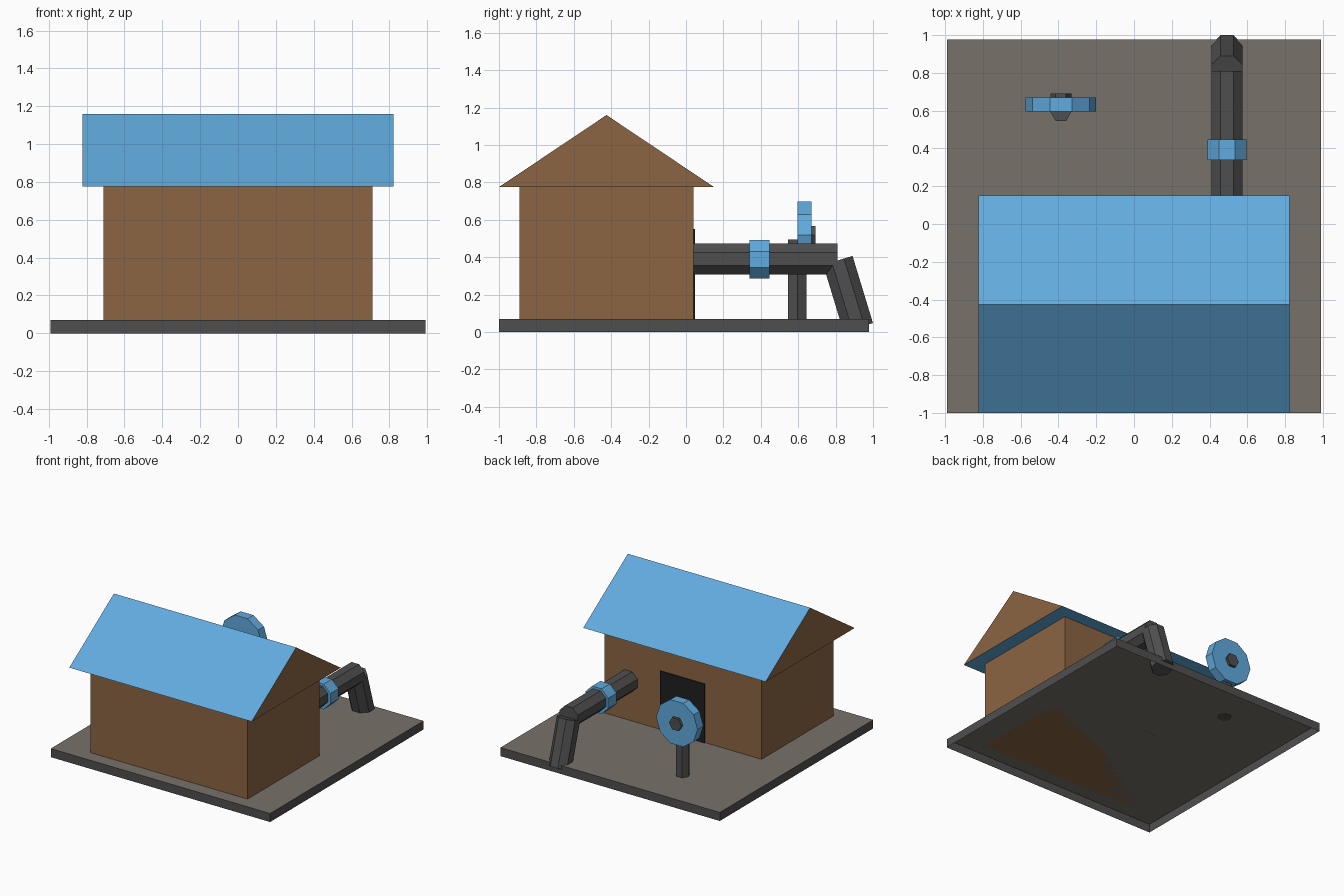
import bpy, bmesh
from math import cos, sin, pi
from mathutils import Vector

cube = bpy.data.objects.get("Cube")
if cube:
    bpy.data.objects.remove(cube, do_unlink=True)


def material(name, r, g, b):
    mat = bpy.data.materials.new(name)
    mat.use_nodes = True
    mat.diffuse_color = (r, g, b, 1)
    mat.node_tree.nodes["Principled BSDF"].inputs["Base Color"].default_value = (r, g, b, 1)
    return mat


BROWN = material("brown_wall", 0.26, 0.13, 0.056)
BLUE = material("sky_blue", 0.12, 0.405, 0.73)
GREY = material("dark_grey", 0.078, 0.078, 0.078)
EARTH = material("earth", 0.185, 0.168, 0.142)
BLACK = material("door_black", 0.014, 0.014, 0.014)


def extrude(name, profile, along, mats, rule=None, open_bottom=False):
    """Sweep a closed flat profile along a vector; rule(normal) picks the material."""
    bm = bmesh.new()
    face = bm.faces.new([bm.verts.new(p) for p in profile])
    swept = bmesh.ops.extrude_face_region(bm, geom=[face], use_keep_orig=True)
    moved = [g for g in swept["geom"] if isinstance(g, bmesh.types.BMVert)]
    bmesh.ops.translate(bm, verts=moved, vec=along)
    bmesh.ops.recalc_face_normals(bm, faces=bm.faces)
    bm.normal_update()
    if rule:
        for f in bm.faces:
            f.material_index = rule(f.normal)
    if open_bottom:
        bottom = [f for f in bm.faces if f.normal.z < -0.9]
        bmesh.ops.delete(bm, geom=bottom, context="FACES")
    mesh = bpy.data.meshes.new(name)
    bm.to_mesh(mesh)
    bm.free()
    for mat in mats:
        mesh.materials.append(mat)
    obj = bpy.data.objects.new(name, mesh)
    bpy.context.scene.collection.objects.link(obj)
    return obj


def box(name, x, y, z, mats, **options):
    profile = [(x[0], y[0], z[0]), (x[1], y[0], z[0]), (x[1], y[1], z[0]), (x[0], y[1], z[0])]
    return extrude(name, profile, Vector((0, 0, z[1] - z[0])), mats, **options)


def rod(name, sides, radius, start, end, mat, phase=0):
    """Faceted cylinder between two points whose axis is square to x."""
    start, end = Vector(start), Vector(end)
    u = Vector((1, 0, 0))
    v = (end - start).normalized().cross(u)
    angles = [phase + 2 * pi * i / sides for i in range(sides)]
    ring = [start + radius * (u * cos(a) + v * sin(a)) for a in angles]
    return extrude(name, ring, end - start, [mat])


# Ground slab, hollow underneath
box("ground_slab", (-0.99, 0.99), (-1, 0.978), (0, 0.07), [GREY, EARTH],
    rule=lambda n: int(n.z > 0.9), open_bottom=True)

# House
box("house_walls", (-0.71, 0.71), (-0.89, 0.04), (0.07, 0.778), [BROWN])
box("door", (-0.2, 0.2), (0.04, 0.049), (0.07, 0.55), [BLACK])
extrude("gable_roof", [(-0.823, -1, 0.775), (-0.823, 0.15, 0.775), (-0.823, -0.425, 1.16)],
        Vector((1.646, 0, 0)), [BLUE, BROWN], rule=lambda n: int(abs(n.x) > 0.9))

# Outlet pipe with collar and slanted leg, flats facing up and sideways
PIPE_X, HALF = 0.492, pi / 8
PIPE_R = 0.082 / cos(HALF)
rod("pipe", 8, PIPE_R, (PIPE_X, 0.02, 0.39), (PIPE_X, 0.81, 0.39), GREY, HALF)
rod("pipe_collar", 8, 0.103 / cos(HALF), (PIPE_X, 0.34, 0.388), (PIPE_X, 0.447, 0.388), BLUE, HALF)
rod("pipe_leg", 8, PIPE_R, (PIPE_X, 0.812, 0.383), (PIPE_X, 0.921, 0.024), GREY, HALF)

# Valve: post, hand wheel and hub
VALVE_X, WHEEL_Z = -0.387, 0.519
rod("valve_post", 6, 0.056, (VALVE_X, 0.595, 0.065), (VALVE_X, 0.595, 0.495), GREY)
rod("valve_wheel", 10, 0.187, (VALVE_X, 0.595, WHEEL_Z), (VALVE_X, 0.671, WHEEL_Z), BLUE)
rod("valve_hub", 6, 0.056, (VALVE_X, 0.61, WHEEL_Z), (VALVE_X, 0.692, WHEEL_Z), GREY)
